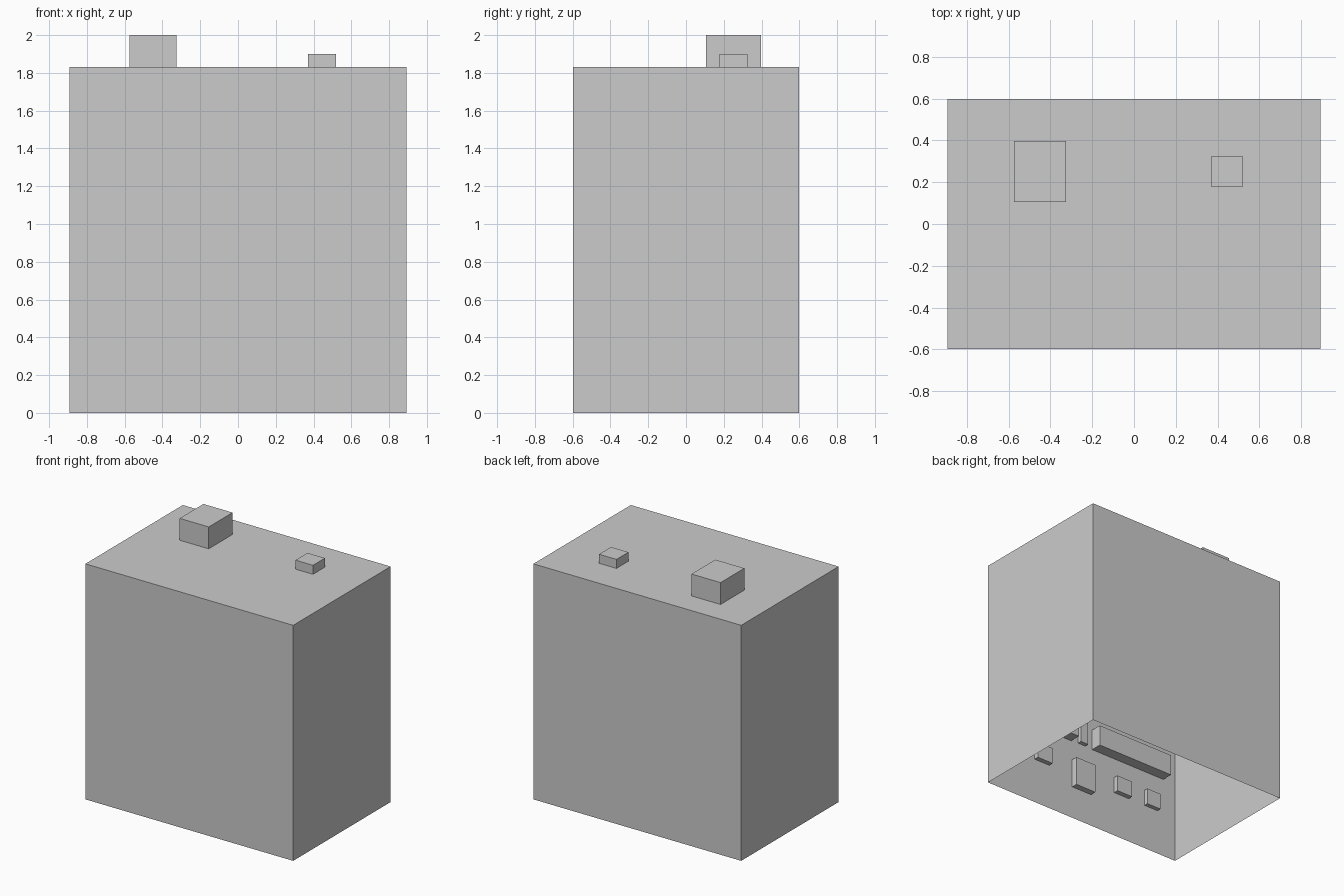
import bpy, bmesh

if "Cube" in bpy.data.objects:
    bpy.data.objects.remove(bpy.data.objects["Cube"])

W, D, H = 0.893, 0.598, 1.83   # half width, half depth, roof height


def box(name, x0, x1, y0, y1, z0, z1, open_bottom=False):
    """Axis-aligned box, optionally without its underside."""
    bm = bmesh.new()
    bmesh.ops.create_cube(bm, size=1)
    for v in bm.verts:
        v.co.x = x1 if v.co.x > 0 else x0
        v.co.y = y1 if v.co.y > 0 else y0
        v.co.z = z1 if v.co.z > 0 else z0
    if open_bottom:
        bm.normal_update()
        floor = [f for f in bm.faces if f.normal.z < -0.5]
        bmesh.ops.delete(bm, geom=floor, context='FACES_ONLY')
    mesh = bpy.data.meshes.new(name)
    bm.to_mesh(mesh)
    bm.free()
    ob = bpy.data.objects.new(name, mesh)
    bpy.context.collection.objects.link(ob)
    return ob


def wall_panel(name, x0, x1, z0, z1, depth):
    """Raised block on the inside of the front wall."""
    return box(name, x0, x1, -D + 0.002, -D + depth, z0, z1)


# Hollow body, open underneath
box("body_shell", -W, W, -D, D, 0, H, open_bottom=True)

# Roof blocks
box("large_roof_block", -0.575, -0.325, 0.105, 0.397, H, 2.0)
box("small_roof_block", 0.37, 0.52, 0.178, 0.325, H, 1.9)

# Centre blocks on the inner front wall
wall_panel("door_block", -0.09, 0.09, 0.26, 0.49, 0.05)
wall_panel("centre_strip", -0.035, 0.035, 0.65, 1.1, 0.035)

# Mirrored pairs on the inner front wall
for side, s in (("right", 1), ("left", -1)):
    for part, a, b, z0, z1, depth in (
            ("inner_window", 0.31, 0.45, 0.36, 0.487, 0.04),
            ("outer_window", 0.60, 0.725, 0.36, 0.487, 0.035),
            ("long_ledge", 0.10, 0.78, 0.645, 0.81, 0.09)):
        x0, x1 = sorted((s * a, s * b))
        wall_panel(f"{side}_{part}", x0, x1, z0, z1, depth)
